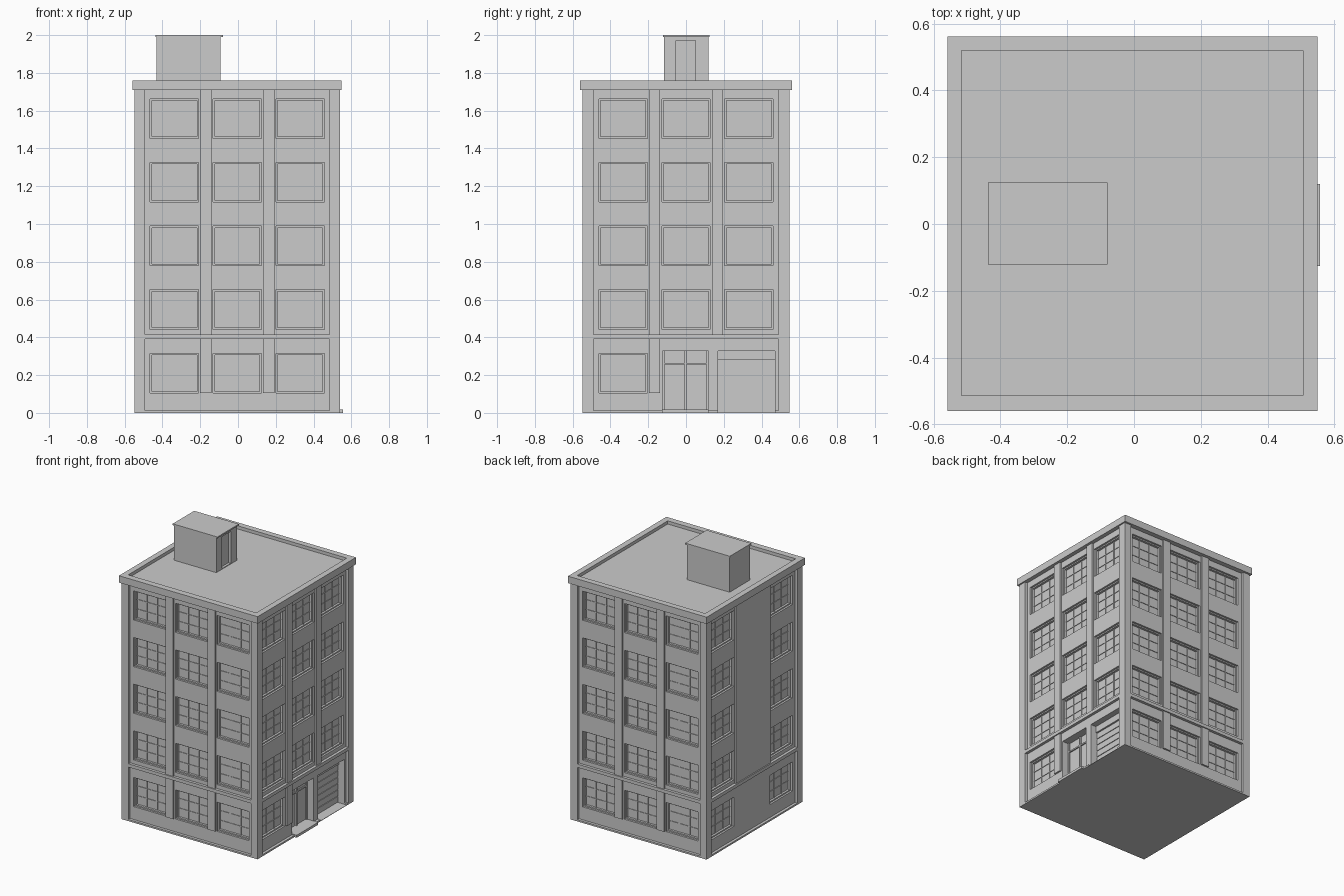
import bpy, bmesh, math
from mathutils import Matrix, Vector

if "Cube" in bpy.data.objects:
    bpy.data.objects.remove(bpy.data.objects["Cube"])

CX, CY = -0.004, 0.0
HALF = [0.547, 0.543, 0.547, 0.543]      # outer face distance: front, right, back, left
COLS = [-0.333, 0.0, 0.333]              # window column centres
ROWS = [0.105 + 0.337 * i for i in range(5)]
WW, WH = 0.128, 0.21                     # window half width, height
WALL, GLASS = 0.02, 0.05                 # depths behind the corner piers


def add_box(bm, x0, x1, y0, y1, z0, z1, mat=Matrix()):
    m = mat @ Matrix.Translation(((x0 + x1) / 2, (y0 + y1) / 2, (z0 + z1) / 2)) \
        @ Matrix.Diagonal((x1 - x0, y1 - y0, z1 - z0, 1))
    bmesh.ops.create_cube(bm, size=1, matrix=m)


def side_box(bm, k, u0, u1, d0, d1, z0, z1):
    """Box on side k: u along the wall, d depth inward from its outer face."""
    m = Matrix.Translation((CX, CY, 0)) @ Matrix.Rotation(k * math.pi / 2, 4, 'Z')
    h = HALF[k]
    add_box(bm, u0, u1, -h + d0, -h + d1, z0, z1, m)


def finish(bm, name):
    me = bpy.data.meshes.new(name)
    bm.to_mesh(me)
    bm.free()
    ob = bpy.data.objects.new(name, me)
    bpy.context.collection.objects.link(ob)
    return ob


def box_object(name, *dims):
    bm = bmesh.new()
    add_box(bm, *dims)
    return finish(bm, name)


def cut(ob, cutter):
    cutter.hide_render = True
    cutter.hide_viewport = True
    cutter.display_type = 'WIRE'
    mod = ob.modifiers.new("cut", 'BOOLEAN')
    mod.operation = 'DIFFERENCE'
    mod.solver = 'EXACT'
    mod.object = cutter


# window positions on every side; right side has doors, left has a blank middle
windows = []
for k in range(4):
    for c, u in enumerate(COLS):
        for r, z in enumerate(ROWS):
            if (k == 1 and r == 0 and c > 0) or (k == 3 and c == 1):
                continue
            windows.append((k, u, z))

# main block with recessed wall panels, window and door openings
body = box_object("building_body", CX - HALF[1], CX + HALF[1],
                  CY - HALF[0], CY + HALF[0], 0, 1.72)
panels, holes = bmesh.new(), bmesh.new()
for k in range(4):
    side_box(panels, k, -0.489, 0.489, -0.05, WALL, 0.414, 1.71)
    side_box(panels, k, -0.489, 0.489, -0.05, WALL, 0.012, 0.39)
for k, u, z in windows:
    side_box(holes, k, u - WW, u + WW, -0.05, GLASS, z, z + WH)
side_box(holes, 1, -0.124, 0.118, -0.05, 0.077, 0.018, 0.327)
side_box(holes, 1, 0.17, 0.472, -0.05, 0.077, 0.003, 0.327)
cut(body, finish(panels, "panel_cutter"))
cut(body, finish(holes, "opening_cutter"))

# pilasters between window columns, and the blank shaft panel on the left side
bm = bmesh.new()
for k in range(3):
    for u in (-0.167, 0.167):
        side_box(bm, k, u - 0.03, u + 0.03, 0.008, WALL + 0.005, 0.414, 1.71)
        if k != 1:
            side_box(bm, k, u - 0.03, u + 0.03, 0.008, WALL + 0.005, 0.105, 0.39)
side_box(bm, 1, -0.197, -0.137, 0.008, WALL + 0.005, 0.105, 0.39)
side_box(bm, 3, -0.2, 0.2, 0.008, WALL + 0.005, 0.414, 1.71)
finish(bm, "pilasters")

# window frames and glazing bars
bm = bmesh.new()
for k, u, z in windows:
    t, a, b = 0.009, u - WW, u + WW
    side_box(bm, k, a, a + t, 0.034, 0.052, z, z + WH)
    side_box(bm, k, b - t, b, 0.034, 0.052, z, z + WH)
    side_box(bm, k, a + t, b - t, 0.034, 0.052, z, z + t)
    side_box(bm, k, a + t, b - t, 0.034, 0.052, z + WH - t, z + WH)
    for s in (-1, 1):
        v = u + s * 0.042
        side_box(bm, k, v - 0.003, v + 0.003, 0.045, 0.052, z + t, z + WH - t)
    for f in (1 / 3, 2 / 3):
        w = z + WH * f
        side_box(bm, k, a + t, b - t, 0.046, 0.052, w - 0.002, w + 0.002)
finish(bm, "window_frames")

# entrance door leaves with frame
bm = bmesh.new()
for u in (-0.124, -0.007, 0.108):
    side_box(bm, 1, u, u + 0.01, 0.067, 0.08, 0.018, 0.327)
side_box(bm, 1, -0.124, 0.118, 0.068, 0.08, 0.255, 0.265)
finish(bm, "entrance_door")

# roller garage door with header box
bm = bmesh.new()
for i in range(6):
    z = 0.005 + i * 0.046
    side_box(bm, 1, 0.17, 0.472, 0.072, 0.08, z, z + 0.041)
side_box(bm, 1, 0.17, 0.472, 0.064, 0.08, 0.28, 0.327)
finish(bm, "garage_door")

# entrance step
bm = bmesh.new()
side_box(bm, 1, -0.126, 0.12, -0.018, 0.03, 0, 0.018)
finish(bm, "entrance_step")

# cornice with sunken roof deck
cornice = box_object("cornice_and_roof", -0.559, 0.549, -0.56, 0.562, 1.71, 1.76)
cut(cornice, box_object("roof_cutter", -0.517, 0.506, -0.514, 0.519, 1.737, 1.9))

# stair house on the roof with a recessed door and thin cap
house = box_object("stair_house", -0.432, -0.092, -0.116, 0.119, 1.73, 1.992)
cut(house, box_object("stair_door_cutter", -0.11, 0.0, -0.053, 0.049, 1.742, 1.972))
box_object("stair_house_cap", -0.437, -0.08, -0.121, 0.124, 1.99, 2.0)
